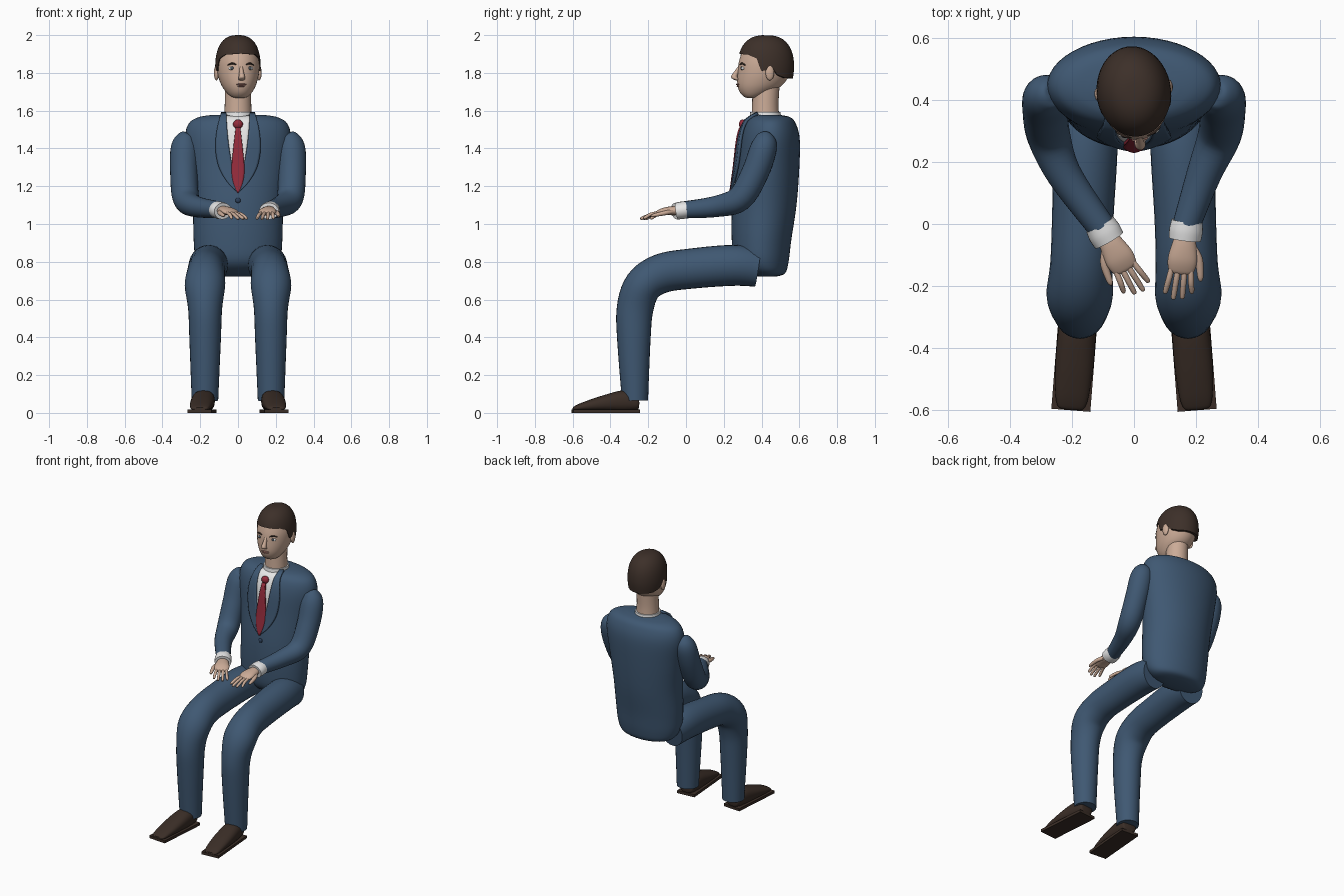
import bpy, bmesh, math
from mathutils import Vector

default = bpy.data.objects.get("Cube")
if default:
    bpy.data.objects.remove(default, do_unlink=True)

X, Y, Z = Vector((1, 0, 0)), Vector((0, 1, 0)), Vector((0, 0, 1))


def material(name, r, g, b):
    m = bpy.data.materials.new(name)
    m.use_nodes = True
    m.diffuse_color = (r, g, b, 1)
    shader = next(n for n in m.node_tree.nodes if n.type == "BSDF_PRINCIPLED")
    shader.inputs["Base Color"].default_value = (r, g, b, 1)
    shader.inputs["Roughness"].default_value = 0.7
    return m


suit = material("suit blue", .05, .098, .17)
dark_suit = material("button blue", .025, .05, .1)
skin = material("skin", .6, .41, .31)
brown = material("hair brown", .046, .029, .022)
leather = material("shoe brown", .043, .027, .02)
white = material("shirt white", .8, .8, .8)
red = material("tie red", .3, .025, .045)
lip = material("lip", .36, .17, .14)
iris = material("eye grey", .07, .09, .11)


def finish(name, bm, mat, angle=40):
    bmesh.ops.recalc_face_normals(bm, faces=bm.faces)
    me = bpy.data.meshes.new(name)
    bm.to_mesh(me)
    bm.free()
    me.materials.append(mat)
    me.shade_smooth()
    me.set_sharp_from_angle(angle=math.radians(angle))
    ob = bpy.data.objects.new(name, me)
    bpy.context.collection.objects.link(ob)
    return ob


def resample(pts, steps):
    """Catmull-Rom through tuples of any length."""
    pts = [Vector(p) for p in pts]
    ext = [pts[0]] + pts + [pts[-1]]
    out = []
    for a, b, c, d in zip(ext, ext[1:], ext[2:], ext[3:]):
        for i in range(steps):
            t = i / steps
            out.append(b + (c - a) * (t / 2) + (a * 2 - b * 5 + c * 4 - d) * (t * t / 2)
                       + (b * 3 - a - c * 3 + d) * (t ** 3 / 2))
    return out + [pts[-1]]


def bridge(bm, rings):
    for lo, hi in zip(rings, rings[1:]):
        n = len(lo)
        for i in range(n):
            j = (i + 1) % n
            bm.faces.new((lo[i], lo[j], hi[j], hi[i]))


def sweep(name, pts, mat, ref=X, axis=None, steps=5, sides=28, power=2.0):
    """Oval sections (x, y, z, half width, half depth) along a smooth path."""
    path = resample(pts, steps)
    bm = bmesh.new()
    rings = []
    for k, p in enumerate(path):
        here = Vector(p[:3])
        t = axis or (Vector(path[min(k + 1, len(path) - 1)][:3]) - Vector(path[max(k - 1, 0)][:3])).normalized()
        a = t.cross(ref).normalized()
        b = a.cross(t)
        ring = []
        for i in range(sides):
            ang = math.tau * i / sides
            c, s = math.cos(ang), math.sin(ang)
            c = math.copysign(abs(c) ** (2 / power), c)
            s = math.copysign(abs(s) ** (2 / power), s)
            ring.append(bm.verts.new(here + a * c * max(p[3], .001) + b * s * max(p[4], .001)))
        rings.append(ring)
    bridge(bm, rings)
    bm.faces.new(rings[0])
    bm.faces.new(rings[-1])
    return finish(name, bm, mat)


def ball(name, at, size, mat):
    bm = bmesh.new()
    bmesh.ops.create_uvsphere(bm, u_segments=20, v_segments=12, radius=1)
    bmesh.ops.scale(bm, vec=size, verts=bm.verts)
    bmesh.ops.translate(bm, vec=at, verts=bm.verts)
    return finish(name, bm, mat)


# Jacket body
torso = [(0, .43, .722, .1, .05), (0, .425, .74, .18, .1), (0, .4, .8, .222, .143),
         (0, .4, .92, .235, .158), (0, .415, 1.1, .24, .17), (0, .435, 1.3, .262, .165),
         (0, .445, 1.45, .28, .157), (0, .447, 1.53, .262, .135), (0, .447, 1.565, .21, .105),
         (0, .44, 1.577, .14, .06)]
sweep("jacket_body", torso, suit, ref=Y, axis=Z, sides=48)
dense = resample(torso, 8)


def chest(x, z):
    """Front surface of the jacket body."""
    lo = max((p for p in dense if p[2] <= z), key=lambda p: p[2])
    hi = min((p for p in dense if p[2] >= z), key=lambda p: p[2], default=dense[-1])
    f = (z - lo[2]) / max(hi[2] - lo[2], 1e-6)
    p = lo.lerp(hi, min(f, 1))
    return p[1] - p[4] * math.sqrt(max(0, 1 - (x / p[3]) ** 2))


def panel(name, rows, lift, mat, thick, side=1):
    """Cloth laid on the chest; rows are (z, inner x, outer x)."""
    bm = bmesh.new()
    cols, grid = 6, []
    for z, x0, x1 in resample(rows, 4):
        line = []
        for i in range(cols + 1):
            x = x0 + (x1 - x0) * i / cols
            line.append(bm.verts.new((x * side, chest(x, z) - lift, z)))
        grid.append(line)
    for lo, hi in zip(grid, grid[1:]):
        for i in range(cols):
            bm.faces.new((lo[i], lo[i + 1], hi[i + 1], hi[i]))
    ob = finish(name, bm, mat)
    mod = ob.modifiers.new("cloth", "SOLIDIFY")
    mod.thickness = thick
    mod.offset = 0
    return ob


# Shirt, tie and lapels
panel("shirt_front", [(1.574, -.075, .075), (1.5, -.065, .065), (1.35, -.045, .045), (1.19, -.004, .004)],
      .006, white, .008)
panel("tie_blade", [(1.51, -.012, .012), (1.4, -.025, .025), (1.29, -.034, .034), (1.22, -.025, .025),
                    (1.165, -.003, .003)], .017, red, .012)
ball("tie_knot", (0, .3, 1.528), (.026, .02, .025), red)
ball("jacket_button", (0, chest(0, 1.125), 1.125), (.014, .008, .014), dark_suit)
for side, word in ((-1, "right"), (1, "left")):
    panel("lapel_" + word, [(1.585, .062, .088), (1.5, .057, .11), (1.4, .046, .118), (1.3, .028, .1),
                            (1.22, .006, .055), (1.175, -.005, .01)], .012, suit, .016, side)
sweep("shirt_collar", [(0, .42, 1.55, .085, .085), (0, .42, 1.593, .08, .08)], white, ref=Y, axis=Z)
sweep("neck", [(0, .42, 1.55, .074, .074), (0, .42, 1.64, .07, .07), (0, .425, 1.75, .068, .072)],
      skin, ref=Y, axis=Z)

# Head, modelled around its own axis and then turned slightly
head = [sweep("head", [(0, -.075, 1.667, .02, .02), (0, -.07, 1.675, .045, .045), (0, -.05, 1.7, .07, .087),
                       (0, -.027, 1.74, .093, .122), (0, -.008, 1.8, .11, .14), (0, 0, 1.87, .112, .138),
                       (0, .003, 1.94, .09, .11), (0, .005, 1.98, .03, .04)], skin, ref=Y, axis=Z, sides=36)]
head.append(sweep("nose", [(0, -.135, 1.835, .009, .01), (0, -.15, 1.81, .011, .014), (0, -.166, 1.782, .016, .017),
                           (0, -.158, 1.768, .018, .017), (0, -.145, 1.76, .01, .01)], skin, ref=Y, axis=Z, sides=16))
head.append(ball("upper_lip", (0, -.146, 1.739, ), (.027, .01, .005), lip))
head.append(ball("lower_lip", (0, -.143, 1.73), (.021, .01, .005), lip))
for s, word in ((-1, "right"), (1, "left")):
    head.append(ball("eye_" + word, (s * .047, -.126, 1.824), (.019, .01, .009), white))
    head.append(ball("iris_" + word, (s * .047, -.133, 1.825), (.009, .005, .009), iris))
    head.append(sweep("brow_" + word, [(s * .026, -.137, 1.843, .003, .004), (s * .046, -.131, 1.85, .005, .006),
                                       (s * .069, -.116, 1.842, .003, .004)], brown, ref=Y, sides=10))
    head.append(ball("ear_" + word, (s * .114, .01, 1.8), (.013, .023, .04), skin))


def hairline(ang):
    """Lower edge of the hair by angle from the face, zero at the front."""
    stops = [(0, 1.902), (45, 1.896), (66, 1.875), (74, 1.81), (88, 1.815), (96, 1.835), (108, 1.79), (130, 1.773),
             (180, 1.77)]
    for (a, za), (b, zb) in zip(stops, stops[1:]):
        if ang <= b:
            return za + (zb - za) * (ang - a) / (b - a)
    return stops[-1][1]


# Hair cap with a shaped lower edge
bm = bmesh.new()
rings, around, levels = [], 72, 14
for k in range(-1, levels):
    ring = []
    for i in range(around):
        ang = math.tau * i / around
        low = hairline(abs(math.degrees(math.remainder(ang, math.tau))))
        z = low + (2.0 - low) * math.sin(math.pi / 2 * max(k, 0) / levels)
        u = max(0, (z - 1.82) / .18)
        r = (1 - u ** 2.5) ** (1 / 2.5) - max(0, 1.82 - z) * .9
        if k < 0:
            r *= .88
        ring.append(bm.verts.new((.12 * r * math.sin(ang), .003 - .15 * r * math.cos(ang), z)))
    rings.append(ring)
bridge(bm, rings)
bm.faces.new(rings[-1])
head.append(finish("hair", bm, brown, 60))
for ob in head:
    ob.location = (0, .42, 0)
    ob.rotation_euler.z = math.radians(7)


def limb_set(side, word, wrist, aim):
    # Sleeve
    sweep("sleeve_" + word, [(side * .265, .425, 1.475, .02, .02), (side * .272, .422, 1.46, .05, .05),
                             (side * .283, .41, 1.4, .07, .073), (side * .286, .365, 1.27, .072, .073),
                             (side * .275, .285, 1.135, .068, .07), (side * .225, .16, 1.093, .056, .056),
                             (*wrist, .045, .045)], suit, ref=X)
    # Cuff and hand in the wrist's own directions
    origin = Vector(wrist)
    f = Vector((*aim, -.14)).normalized()
    s = f.cross(Z).normalized()
    if s.x * side < 0:
        s = -s
    u = s.cross(f)
    if u.z < 0:
        u = -u

    def at(along, out, up, w, h):
        return (*(origin + f * along + s * out + u * up), w, h)

    sweep("cuff_" + word, [at(-.01, 0, 0, .05, .044), at(.02, 0, 0, .054, .046), at(.05, 0, 0, .052, .044)],
          white, ref=Z)
    sweep("palm_" + word, [at(.03, 0, 0, .03, .024), at(.07, 0, .005, .04, .024), at(.115, 0, .008, .047, .02),
                           at(.15, 0, .004, .042, .014), at(.162, 0, .002, .03, .008)], skin, ref=Z)
    for i, reach in enumerate((.225, .245, .25, .235)):
        o = .03 - i * .02
        sweep(f"finger_{word}_{i + 1}", [at(.14, o, .004, .009, .009), at(.185, o * 1.2, .002, .0095, .009),
                                         at(reach - .008, o * 1.4, -.012, .008, .008),
                                         at(reach, o * 1.4, -.014, .003, .003)], skin, ref=Z, sides=12)
    sweep("thumb_" + word, [at(.075, .03, 0, .012, .012), at(.11, .052, -.002, .013, .012),
                            at(.165, .064, -.006, .01, .009), at(.18, .065, -.008, .004, .004)],
          skin, ref=Z, sides=12)

    # Trouser leg
    sweep("trouser_leg_" + word, [(side * .15, .38, .767, .1, .09), (side * .156, .25, .781, .108, .103),
                                  (side * .165, .02, .763, .106, .099), (side * .17, -.13, .738, .104, .1),
                                  (side * .175, -.228, .672, .1, .107), (side * .174, -.27, .55, .097, .09),
                                  (side * .174, -.276, .38, .088, .083), (side * .175, -.27, .065, .069, .07)],
          suit, ref=X)

    # Shoe upper and flat sole, toes turned slightly outward
    upper = sweep("shoe_" + word, [(0, .052, .05, .035, .02), (0, .04, .055, .05, .042), (0, -.03, .062, .06, .057),
                                   (0, -.14, .05, .062, .042), (0, -.24, .034, .055, .024),
                                   (0, -.285, .025, .045, .013), (0, -.297, .022, .03, .006)],
                  leather, ref=Z, axis=-Y, power=2.4)
    bm = bmesh.new()
    bmesh.ops.create_cube(bm, size=1)
    bmesh.ops.scale(bm, vec=(.126, .352, .018), verts=bm.verts)
    bmesh.ops.translate(bm, vec=(0, -.123, .009), verts=bm.verts)
    sole = finish("sole_" + word, bm, leather)
    for ob in (upper, sole):
        ob.location = (side * .18, -.302, 0)
        ob.rotation_euler.z = side * math.radians(4.5)


limb_set(-1, "right", (-.105, -.01, 1.075), (.5, -.86))
limb_set(1, "left", (.17, 0, 1.075), (-.12, -.99))
